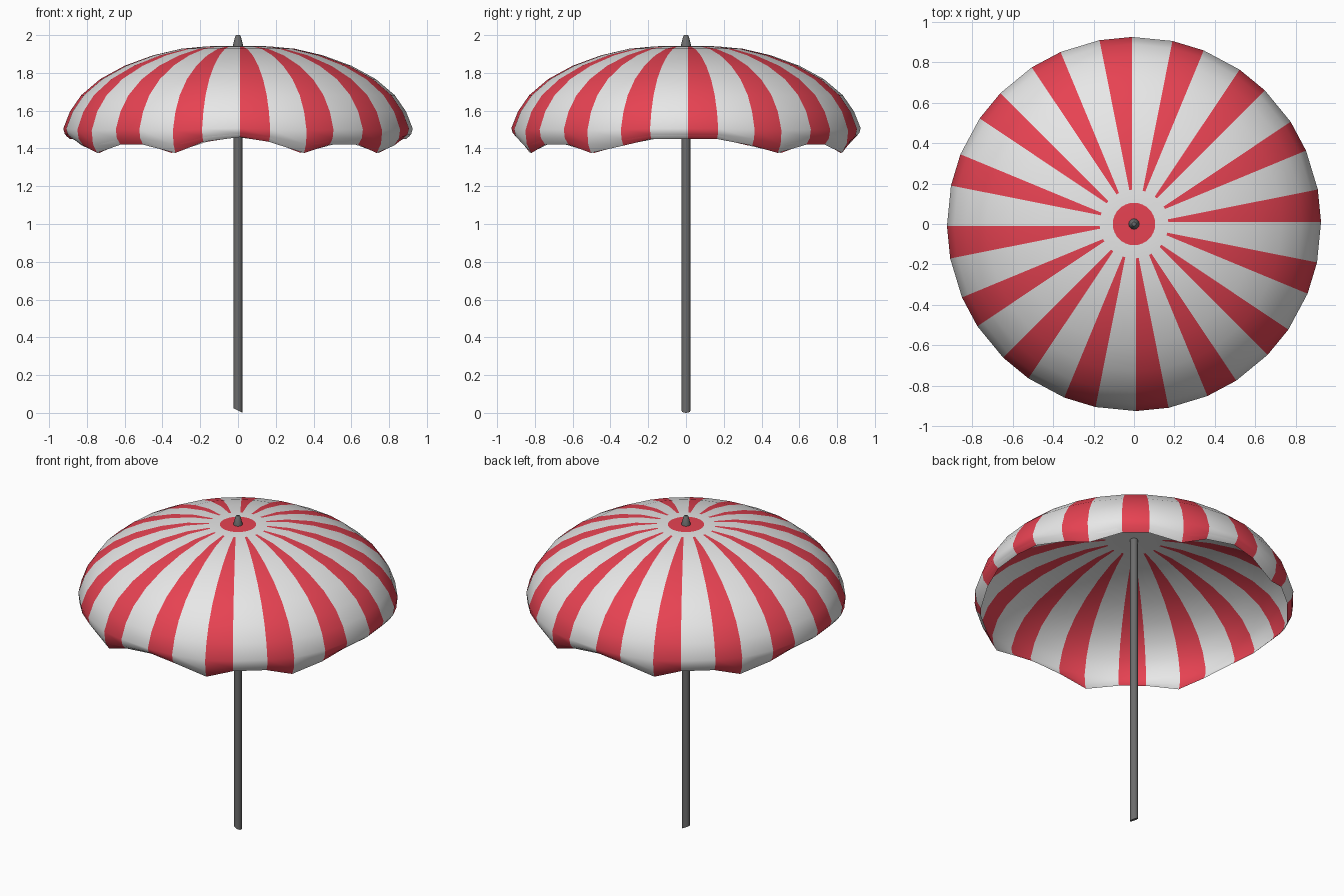
import bpy, bmesh, math

if "Cube" in bpy.data.objects:
    bpy.data.objects.remove(bpy.data.objects["Cube"], do_unlink=True)


def material(name, colour):
    m = bpy.data.materials.new(name)
    m.use_nodes = True
    m.diffuse_color = (*colour, 1)
    shader = m.node_tree.nodes["Principled BSDF"]
    shader.inputs["Base Color"].default_value = (*colour, 1)
    shader.inputs["Roughness"].default_value = 0.7
    return m


WHITE = material("white cloth", (0.8, 0.8, 0.8))
RED = material("red cloth", (0.8, 0.055, 0.085))
METAL = material("grey metal", (0.15, 0.15, 0.15))


def finish(name, bm, mats, angle):
    mesh = bpy.data.meshes.new(name)
    bm.to_mesh(mesh)
    bm.free()
    ob = bpy.data.objects.new(name, mesh)
    bpy.context.collection.objects.link(ob)
    for m in mats:
        mesh.materials.append(m)
    bpy.ops.object.select_all(action="DESELECT")
    ob.select_set(True)
    bpy.context.view_layer.objects.active = ob
    bpy.ops.object.shade_smooth_by_angle(angle=math.radians(angle))


def lathe(bm, profile, sides, drop=lambda row, i: 0, shift=lambda r, i: 0):
    """Revolve (radius, height) rows; drop lowers single points, shift turns them."""
    rings = []
    for row, (r, z) in enumerate(profile):
        ring = []
        for i in range(sides):
            a = math.tau * i / sides + shift(r, i)
            ring.append(bm.verts.new((r * math.cos(a), r * math.sin(a), z - drop(row, i))))
        rings.append(ring)
    return [[bm.faces.new((a[i], b[i], b[(i + 1) % sides], a[(i + 1) % sides]))
             for i in range(sides)] for a, b in zip(rings, rings[1:])], rings


# Canopy: domed cloth with a scalloped, tucked-in hem
SIDES = 32
DOME = [(0.105, 1.943), (0.17, 1.94), (0.30, 1.928), (0.45, 1.893), (0.60, 1.838),
        (0.73, 1.767), (0.83, 1.682), (0.89, 1.595), (0.925, 1.505), (0.917, 1.475),
        (0.89, 1.45)]
# Hem drop for one quarter, mirrored around the canopy
HEM = [0, 0, 0.035, 0.074, 0.03, 0.03, 0.074, 0.015, -0.01]
DROP_SHARE = {len(DOME) - 3: 0.15, len(DOME) - 2: 0.7, len(DOME) - 1: 1.0}


def hem_drop(row, i):
    q = i % 16
    return HEM[min(q, 16 - q)] * DROP_SHARE.get(row, 0)


def stripe_margin(r, i):
    # Both edges of a red stripe sit slightly inside its segment
    if r < 0.15:
        return 0
    return math.asin(0.01 / r) * (1 if i % 2 == 0 else -1)


def cloth(name, profile, hub_colour, inside):
    bm = bmesh.new()
    rows, rings = lathe(bm, profile, SIDES, hem_drop, stripe_margin)
    for row in rows[1:]:
        for face in row[::2]:
            face.material_index = 1
    hub = bm.faces.new(rings[0])
    hub.material_index = hub_colour
    bmesh.ops.recalc_face_normals(bm, faces=bm.faces)
    bm.normal_update()
    if (hub.normal.z < 0) != inside:
        bmesh.ops.reverse_faces(bm, faces=bm.faces)
    finish(name, bm, [WHITE, RED], 40)


cloth("canopy", DOME, 1, False)

# Lining: flatter dome beneath, meeting the canopy along the hem
LINING = [(r - 0.006, z - 0.006 - 0.055 * (1 - (r / 0.93) ** 2)) for r, z in DOME[:-1]]
cloth("canopy_lining", LINING + DOME[-1:], 0, True)


def turned(name, profile, slant=0):
    bm = bmesh.new()
    _, rings = lathe(bm, profile, 12,
                     lambda row, i: slant * math.cos(math.tau * i / 12) if row == 0 else 0)
    bm.faces.new(rings[0])
    bm.faces.new(rings[-1])
    bmesh.ops.recalc_face_normals(bm, faces=bm.faces)
    finish(name, bm, [METAL], 35)


# Pole: slightly tapering tube with a slanted foot
turned("pole", [(0.024, 0.012), (0.0225, 1.9)], slant=0.012)

# Finial on top of the canopy
turned("finial", [(0.028, 1.935), (0.026, 1.95), (0.014, 1.996), (0.010, 2.0)])
